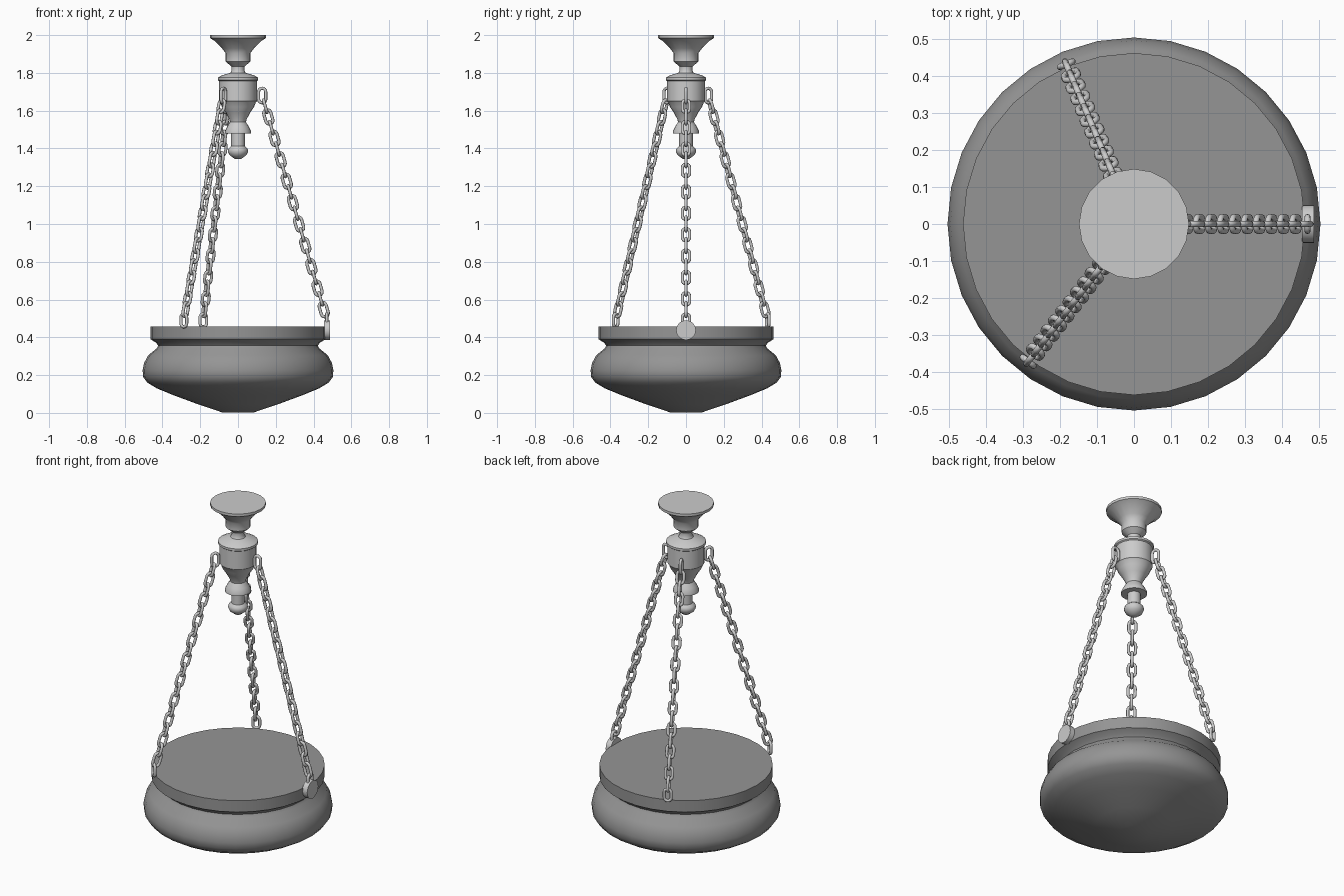
import bpy, bmesh, math
from mathutils import Vector, Matrix

if "Cube" in bpy.data.objects:
    bpy.data.objects.remove(bpy.data.objects["Cube"])


def finish(name, bm, angle=40):
    bmesh.ops.recalc_face_normals(bm, faces=bm.faces)
    me = bpy.data.meshes.new(name)
    bm.to_mesh(me)
    bm.free()
    ob = bpy.data.objects.new(name, me)
    bpy.context.collection.objects.link(ob)
    bpy.ops.object.select_all(action='DESELECT')
    ob.select_set(True)
    bpy.context.view_layer.objects.active = ob
    bpy.ops.object.shade_smooth_by_angle(angle=math.radians(angle))
    return ob


def lathe(name, profile, sides, angle=40):
    # revolve (radius, z) profile, closed by flat caps
    bm = bmesh.new()
    rings = [[bm.verts.new((r * math.cos(2 * math.pi * i / sides),
                            r * math.sin(2 * math.pi * i / sides), z))
              for i in range(sides)] for r, z in profile]
    for a, b in zip(rings, rings[1:]):
        for i in range(sides):
            j = (i + 1) % sides
            bm.faces.new((a[i], a[j], b[j], b[i]))
    bm.faces.new(rings[0])
    bm.faces.new(rings[-1])
    return finish(name, bm, angle)


def add_link(bm, mat, length, width, wire, seg=8, tube=8):
    # one stadium-shaped link, long axis z, lying in local xz
    r = width / 2 - wire
    half = length / 2 - width / 2
    path = []
    for side in (1, -1):
        for k in range(seg + 1):
            a = math.pi * k / seg + (0 if side > 0 else math.pi)
            n = Vector((math.cos(a), 0, math.sin(a)))
            path.append((n * r + Vector((0, 0, side * half)), n))
    rings = []
    for p, n in path:
        rings.append([bm.verts.new(mat @ (p + wire * (n * math.cos(t) + Vector((0, math.sin(t), 0)))))
                      for t in (2 * math.pi * i / tube for i in range(tube))])
    for q in range(len(rings)):
        a, b = rings[q], rings[(q + 1) % len(rings)]
        for i in range(tube):
            j = (i + 1) % tube
            bm.faces.new((a[i], a[j], b[j], b[i]))


# Bowl with closed flat top
bowl = lathe("bowl", [(0.085, 0.003), (0.21, 0.045), (0.34, 0.093), (0.43, 0.13), (0.48, 0.16),
                      (0.502, 0.19), (0.505, 0.225), (0.497, 0.265), (0.475, 0.305), (0.43, 0.342),
                      (0.422, 0.357), (0.435, 0.372), (0.463, 0.39), (0.463, 0.457)], 32, 50)
dark = bpy.data.materials.new("dark_grey")
dark.diffuse_color = (0.3, 0.3, 0.3, 1)
dark.use_nodes = True
dark.node_tree.nodes["Principled BSDF"].inputs["Base Color"].default_value = dark.diffuse_color
bowl.data.materials.append(dark)

# Turned hub: ceiling rose, neck, drum and finial
lathe("hub", [(0.018, 1.345), (0.045, 1.365), (0.054, 1.385), (0.05, 1.40), (0.036, 1.412),
              (0.036, 1.478), (0.07, 1.48), (0.07, 1.49), (0.058, 1.515), (0.042, 1.54),
              (0.046, 1.555), (0.065, 1.59), (0.085, 1.62), (0.095, 1.645), (0.1, 1.65),
              (0.1, 1.757), (0.107, 1.762), (0.107, 1.775), (0.085, 1.787), (0.04, 1.80),
              (0.033, 1.815), (0.036, 1.835), (0.066, 1.86), (0.066, 1.905), (0.085, 1.93),
              (0.125, 1.97), (0.149, 1.985), (0.149, 2.0)], 20)

# Three chains
COUNT = 22
top, bottom = Vector((0.128, 0, 1.68)), Vector((0.47, 0, 0.49))
tilt = math.atan2(bottom.x - top.x, top.z - bottom.z)
for n, deg in enumerate((0, 113, 232.4)):
    bm = bmesh.new()
    spin = Matrix.Rotation(math.radians(deg), 4, 'Z')
    for k in range(COUNT):
        lean = 0 if k in (0, COUNT - 1) else -tilt
        mat = spin @ Matrix.Translation(top.lerp(bottom, k / (COUNT - 1))) @ Matrix.Rotation(lean, 4, 'Y')
        if k % 2:
            mat = mat @ Matrix.Rotation(math.pi / 2, 4, 'Z')
        add_link(bm, mat, 0.086 if k % 2 else 0.094, 0.055, 0.0085)
    finish("chain_%d" % (n + 1), bm, 60)

# Round peg on the rim
bm = bmesh.new()
bmesh.ops.create_cone(bm, cap_ends=True, segments=20, radius1=0.052, radius2=0.052, depth=0.033,
                      matrix=Matrix.Translation((0.471, 0, 0.438)) @ Matrix.Rotation(math.pi / 2, 4, 'Y'))
finish("rim_peg", bm)
